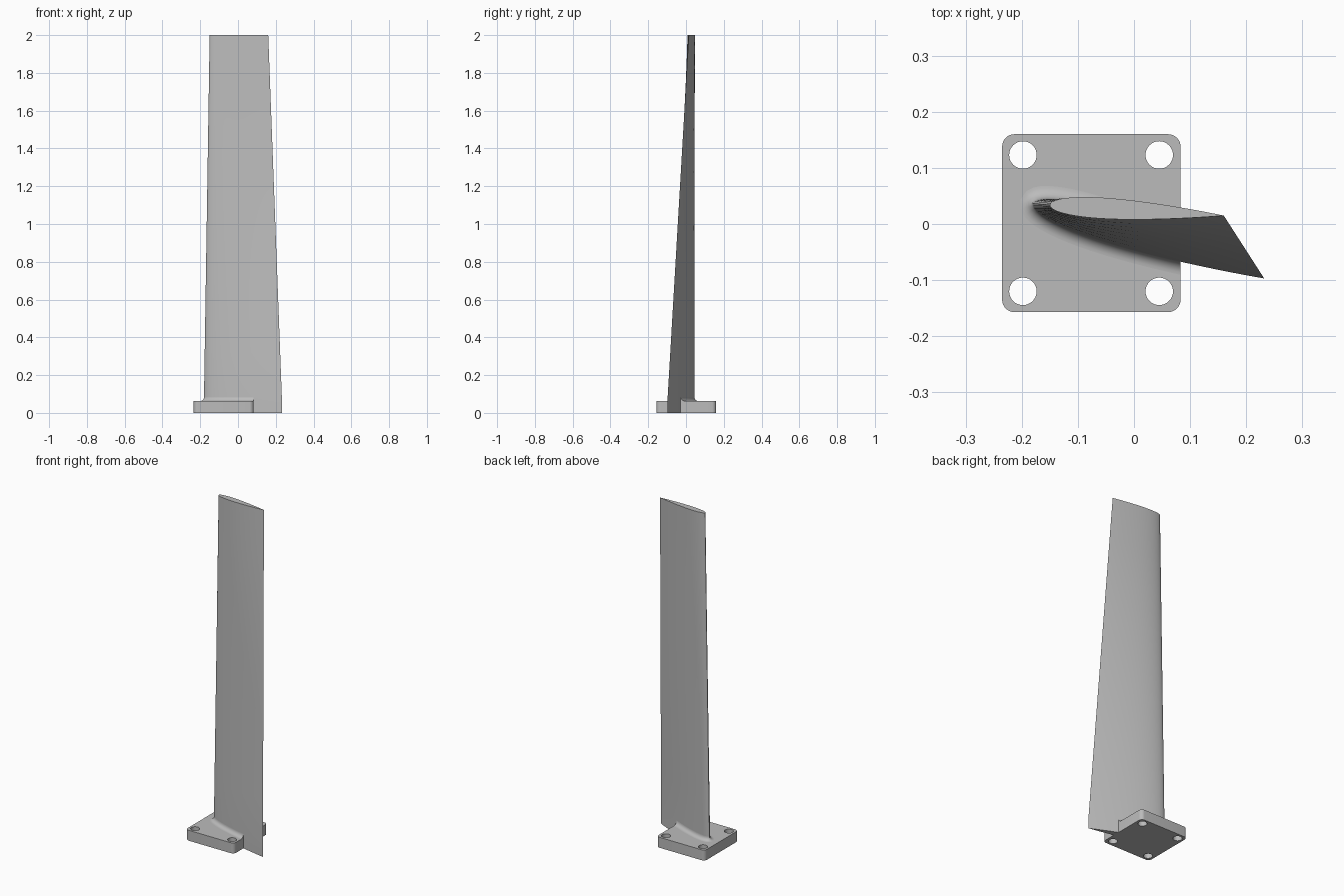
import bpy, bmesh, math
from mathutils import Vector

cube = bpy.data.objects.get("Cube")
if cube:
    bpy.data.objects.remove(cube)

grey = bpy.data.materials.new("plain grey")
grey.use_nodes = True
COLOUR = (0.5, 0.5, 0.5, 1)
grey.diffuse_color = COLOUR
grey.node_tree.nodes["Principled BSDF"].inputs["Base Color"].default_value = COLOUR

PLATE_TOP = 0.062
X0, X1, Y0, Y1 = -0.235, 0.083, -0.157, 0.16
STEPS = 28


def add_object(name, bm):
    bmesh.ops.remove_doubles(bm, verts=bm.verts, dist=1e-5)
    bmesh.ops.recalc_face_normals(bm, faces=bm.faces)
    mesh = bpy.data.meshes.new(name)
    bm.to_mesh(mesh)
    bm.free()
    mesh.materials.clear()
    mesh.materials.append(grey)
    obj = bpy.data.objects.new(name, mesh)
    bpy.context.collection.objects.link(obj)
    bpy.context.view_layer.objects.active = obj
    for other in bpy.context.selected_objects:
        other.select_set(False)
    obj.select_set(True)
    bpy.ops.object.shade_smooth_by_angle(angle=math.radians(30))
    return obj


def half_thickness(t):
    """Symmetric 12 percent aerofoil with a sharp trailing edge."""
    return 0.6 * (0.2969 * math.sqrt(t) - 0.126 * t - 0.3516 * t**2
                  + 0.2843 * t**3 - 0.1036 * t**4)


def section(lead, trail):
    """Closed aerofoil outline, from trailing edge over the top and back."""
    lead, trail = Vector(lead), Vector(trail)
    chord = trail - lead
    up = Vector((-chord.y, chord.x))
    ts = [(1 - math.cos(math.pi * i / STEPS)) / 2 for i in range(STEPS + 1)]
    upper = [lead + chord * t + up * half_thickness(t) for t in reversed(ts)]
    lower = [lead + chord * t - up * half_thickness(t) for t in ts[1:-1]]
    return upper + lower


def ring(bm, points, z):
    return [bm.verts.new((p.x, p.y, z)) for p in points]


def bridge(bm, a, b):
    for i in range(len(a)):
        j = (i + 1) % len(a)
        bm.faces.new((a[i], a[j], b[j], b[i]))


# Blade: straight root, then a tapering, untwisting loft to the tip
root = section((-0.18, 0.037), (0.232, -0.097))
tip = section((-0.15, 0.034), (0.16, 0.015))
bm = bmesh.new()
rings = [ring(bm, root, 0), ring(bm, root, 0.085)]
for k in range(1, 9):
    f = k / 8
    rings.append(ring(bm, [a.lerp(b, f) for a, b in zip(root, tip)],
                      0.085 + (2 - 0.085) * f))
for a, b in zip(rings, rings[1:]):
    bridge(bm, a, b)
bm.faces.new(rings[0])
bm.faces.new(rings[-1])
add_object("blade", bm)

# Fillet: concave skirt around the root, cut off at the plate edge
R = 0.023
n = len(root)
normals = []
for i in range(n):
    d = root[(i + 1) % n] - root[i - 1]
    normals.append(Vector((d.y, -d.x)).normalized())
bm = bmesh.new()
rings = []
for k in range(9):
    a = math.pi / 2 * k / 8
    out, z = R * (1 - math.sin(a)), PLATE_TOP + R * (1 - math.cos(a))
    rings.append(ring(bm, [p + q * out for p, q in zip(root, normals)], z))
for a, b in zip(rings, rings[1:]):
    bridge(bm, a, b)
bm.faces.new(rings[0])
bm.faces.new(rings[-1])
cut = bmesh.ops.bisect_plane(bm, geom=bm.verts[:] + bm.edges[:] + bm.faces[:],
                             plane_co=(X1, 0, 0), plane_no=(1, 0, 0),
                             clear_outer=True)
edges = [e for e in cut["geom_cut"] if isinstance(e, bmesh.types.BMEdge)]
bmesh.ops.holes_fill(bm, edges=edges)
add_object("root_fillet", bm)


# Base plate: rounded square with four through holes, from an extruded outline
def arc(cx, cy, r, start, end, count):
    return [(cx + r * math.cos(start + (end - start) * i / count),
             cy + r * math.sin(start + (end - start) * i / count))
            for i in range(count + 1)]


def add_loop(curve, points):
    s = curve.splines.new("POLY")
    s.points.add(len(points) - 1)
    for p, (x, y) in zip(s.points, points):
        p.co = (x, y, 0, 1)
    s.use_cyclic_u = True


curve = bpy.data.curves.new("plate_outline", "CURVE")
curve.dimensions = "2D"
curve.fill_mode = "BOTH"
curve.extrude = PLATE_TOP / 2
C = 0.022
outline = []
corners = [(X1 - C, Y1 - C), (X0 + C, Y1 - C), (X0 + C, Y0 + C), (X1 - C, Y0 + C)]
for i, (cx, cy) in enumerate(corners):
    outline += arc(cx, cy, C, i * math.pi / 2, (i + 1) * math.pi / 2, 8)
add_loop(curve, outline)
for hx in (-0.198, 0.045):
    for hy in (-0.12, 0.123):
        add_loop(curve, arc(hx, hy, 0.0245, 0, 2 * math.pi, 32)[:-1])
helper = bpy.data.objects.new("plate_outline", curve)
bpy.context.collection.objects.link(helper)
bpy.context.view_layer.update()
flat = bpy.data.meshes.new_from_object(
    helper.evaluated_get(bpy.context.evaluated_depsgraph_get()))
bm = bmesh.new()
bm.from_mesh(flat)
bmesh.ops.translate(bm, verts=bm.verts, vec=(0, 0, PLATE_TOP / 2))
bpy.data.objects.remove(helper)
bpy.data.meshes.remove(flat)
add_object("base_plate", bm)
